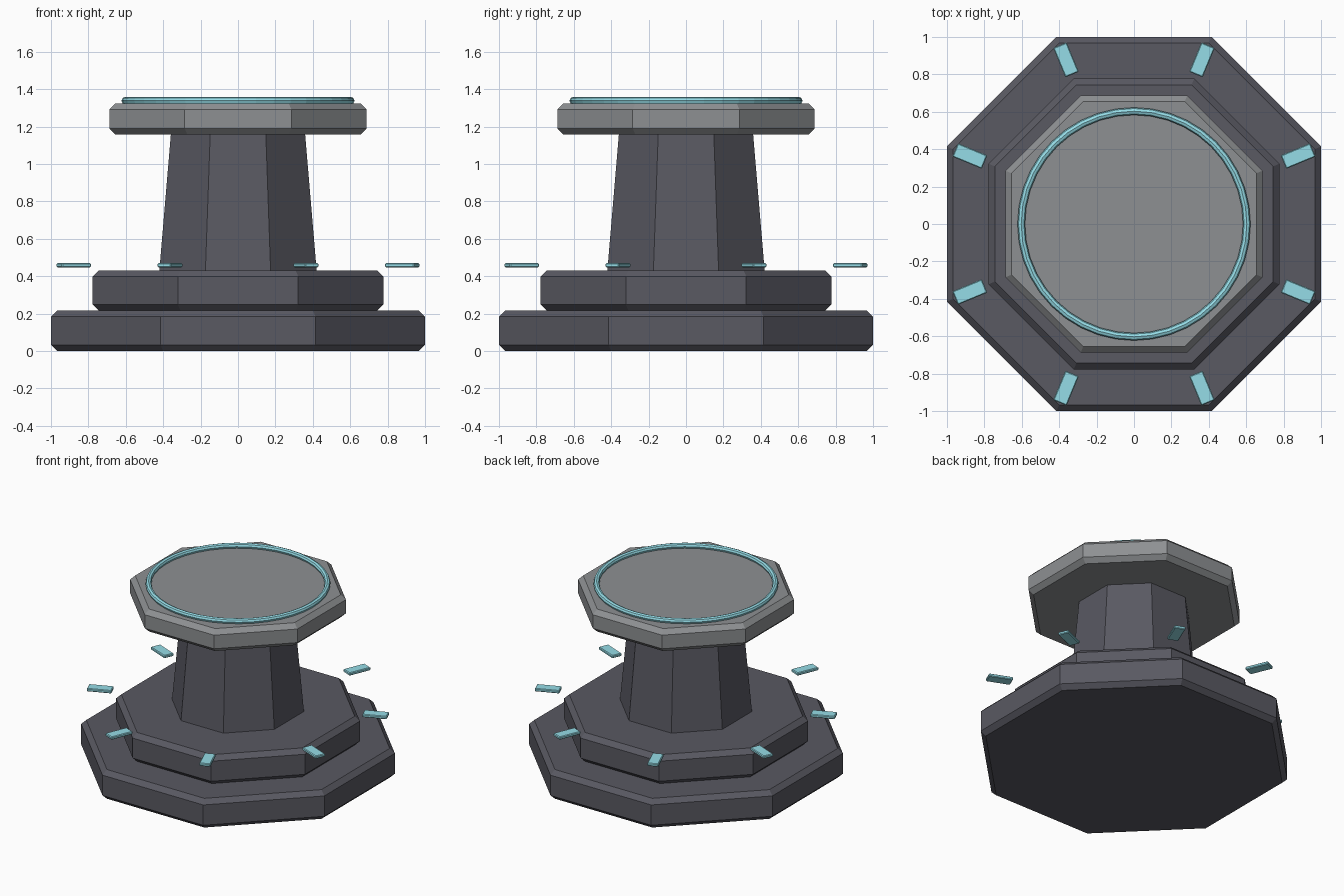
import bpy, bmesh, math
from mathutils import Matrix

if "Cube" in bpy.data.objects:
    bpy.data.objects.remove(bpy.data.objects["Cube"], do_unlink=True)


def material(name, rgb):
    m = bpy.data.materials.new(name)
    m.use_nodes = True
    m.diffuse_color = (*rgb, 1)
    m.node_tree.nodes["Principled BSDF"].inputs["Base Color"].default_value = (*rgb, 1)
    return m


dark_stone = material("dark stone", (0.10, 0.10, 0.122))
pale_stone = material("pale stone", (0.27, 0.28, 0.29))
glow_teal = material("glowing teal", (0.30, 0.72, 0.80))


def finish(name, bm, mat):
    bmesh.ops.recalc_face_normals(bm, faces=bm.faces)
    mesh = bpy.data.meshes.new(name)
    bm.to_mesh(mesh)
    bm.free()
    mesh.materials.append(mat)
    obj = bpy.data.objects.new(name, mesh)
    bpy.context.scene.collection.objects.link(obj)
    return obj


def octagon_stack(name, profile, mat):
    """Loft octagons given as (apothem, height), with flats facing the axes."""
    bm = bmesh.new()
    rings = []
    for apothem, z in profile:
        r = apothem / math.cos(math.pi / 8)
        angles = [(k + 0.5) * math.pi / 4 for k in range(8)]
        rings.append([bm.verts.new((r * math.cos(a), r * math.sin(a), z)) for a in angles])
    for low, high in zip(rings, rings[1:]):
        for k in range(8):
            n = (k + 1) % 8
            bm.faces.new((low[k], low[n], high[n], high[k]))
    bm.faces.new(rings[0])
    bm.faces.new(rings[-1])
    return finish(name, bm, mat)


def slab(name, apothem, z0, z1, mat, c=0.033):
    profile = [(apothem - c, z0), (apothem, z0 + c), (apothem, z1 - c), (apothem - c, z1)]
    return octagon_stack(name, profile, mat)


# Stepped base, tapered column and table top
slab("lower_step", 1.0, 0.0, 0.217, dark_stone)
slab("upper_step", 0.777, 0.217, 0.432, dark_stone)
octagon_stack("column", [(0.421, 0.425), (0.358, 1.17)], dark_stone)
slab("table_top", 0.688, 1.158, 1.325, pale_stone)

# Thin ring lying on the table top
bpy.ops.mesh.primitive_torus_add(major_radius=0.603, minor_radius=0.02,
                                 major_segments=40, minor_segments=8,
                                 location=(0, 0, 1.339))
ring = bpy.context.object
ring.name = "table_ring"
ring.data.materials.append(glow_teal)

# Floating plates above the corners of the lower step
for k in range(8):
    bm = bmesh.new()
    bmesh.ops.create_cube(bm, size=1)
    bmesh.ops.scale(bm, vec=(0.17, 0.078, 0.022), verts=bm.verts)
    bmesh.ops.bevel(bm, geom=bm.edges[:], offset=0.005, segments=1, affect='EDGES')
    turn = Matrix.Rotation((k + 0.5) * math.pi / 4, 4, 'Z')
    bm.transform(turn @ Matrix.Translation((0.95, 0, 0.459)))
    finish(f"floating_plate_{k + 1}", bm, glow_teal)
